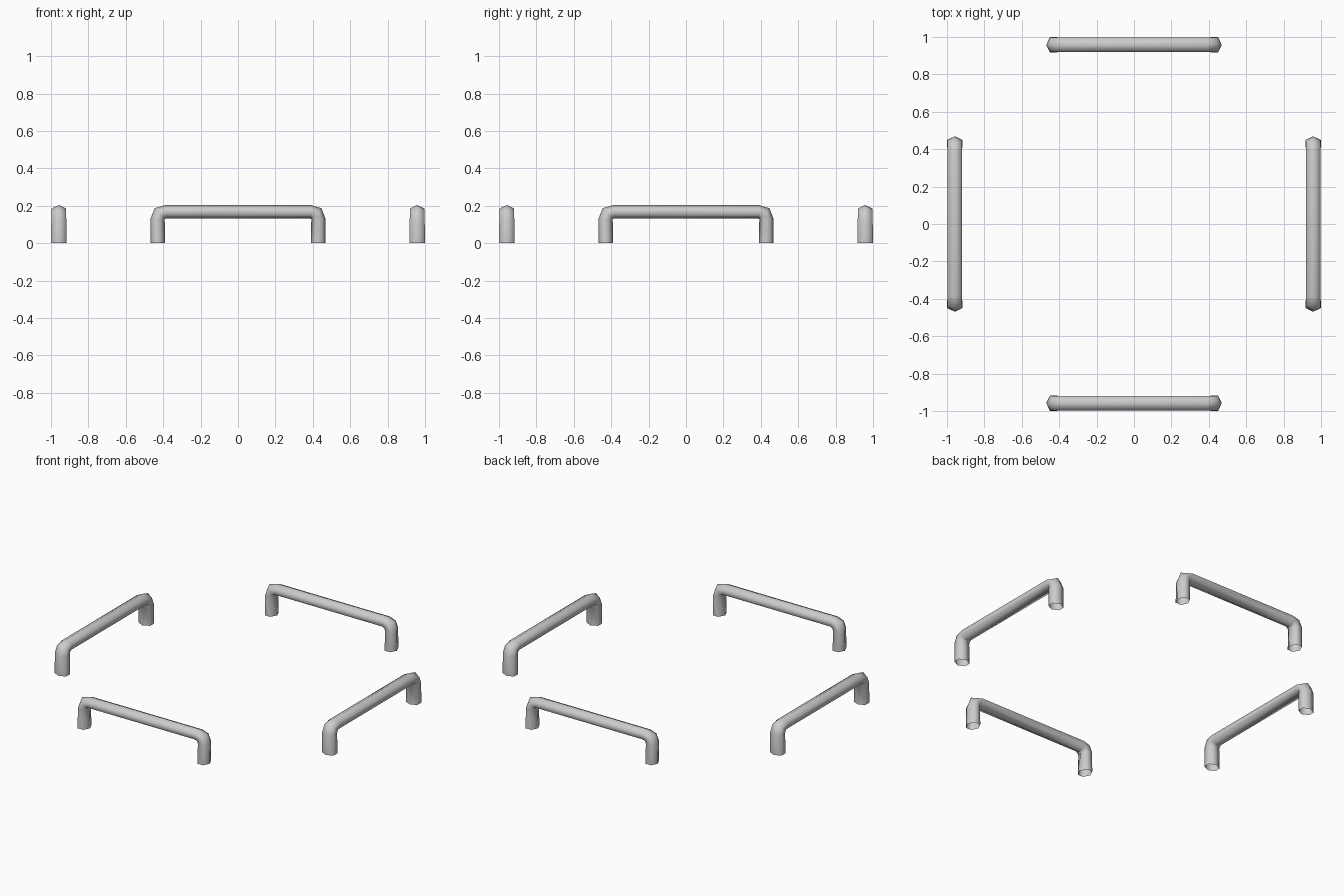
import bpy, bmesh, math
from mathutils import Vector, Matrix

if "Cube" in bpy.data.objects:
    bpy.data.objects.remove(bpy.data.objects["Cube"])

# Half path of a handle: x, z, tangent angle (deg), half depth in bend plane, half width
HALF = [
    (-0.429, 0.000, 90, 0.040, 0.042),
    (-0.430, 0.130, 90, 0.038, 0.040),
    (-0.417, 0.158, 45, 0.041, 0.038),
    (-0.388, 0.168, 0, 0.036, 0.038),
]
SIDES = 6


def handle(name, angle):
    path = HALF + [(-x, z, -t, d, w) for x, z, t, d, w in reversed(HALF)]
    bm = bmesh.new()
    rings = []
    for x, z, t, depth, width in path:
        t = math.radians(t)
        n = Vector((-math.sin(t), 0, math.cos(t)))
        ring = []
        for i in range(SIDES):
            a = 2 * math.pi * i / SIDES
            p = Vector((x, 0, z)) + n * depth * math.cos(a)
            p.y += width * math.sin(a) / math.sin(math.pi / 3)
            ring.append(bm.verts.new(p))
        rings.append(ring)
    # Tube walls, feet left open
    for r0, r1 in zip(rings, rings[1:]):
        for i in range(SIDES):
            j = (i + 1) % SIDES
            f = bm.faces.new((r0[i], r0[j], r1[j], r1[i]))
            f.smooth = True
    bmesh.ops.recalc_face_normals(bm, faces=bm.faces)
    # Push out to the edge and turn around the centre
    bm.transform(Matrix.Rotation(angle, 4, 'Z') @ Matrix.Translation((0, -0.958, 0)))
    me = bpy.data.meshes.new(name)
    bm.to_mesh(me)
    bm.free()
    ob = bpy.data.objects.new(name, me)
    bpy.context.collection.objects.link(ob)


# Four handles around the centre
for k, side in enumerate(("front", "right", "back", "left")):
    handle(side + "_handle", k * math.pi / 2)
